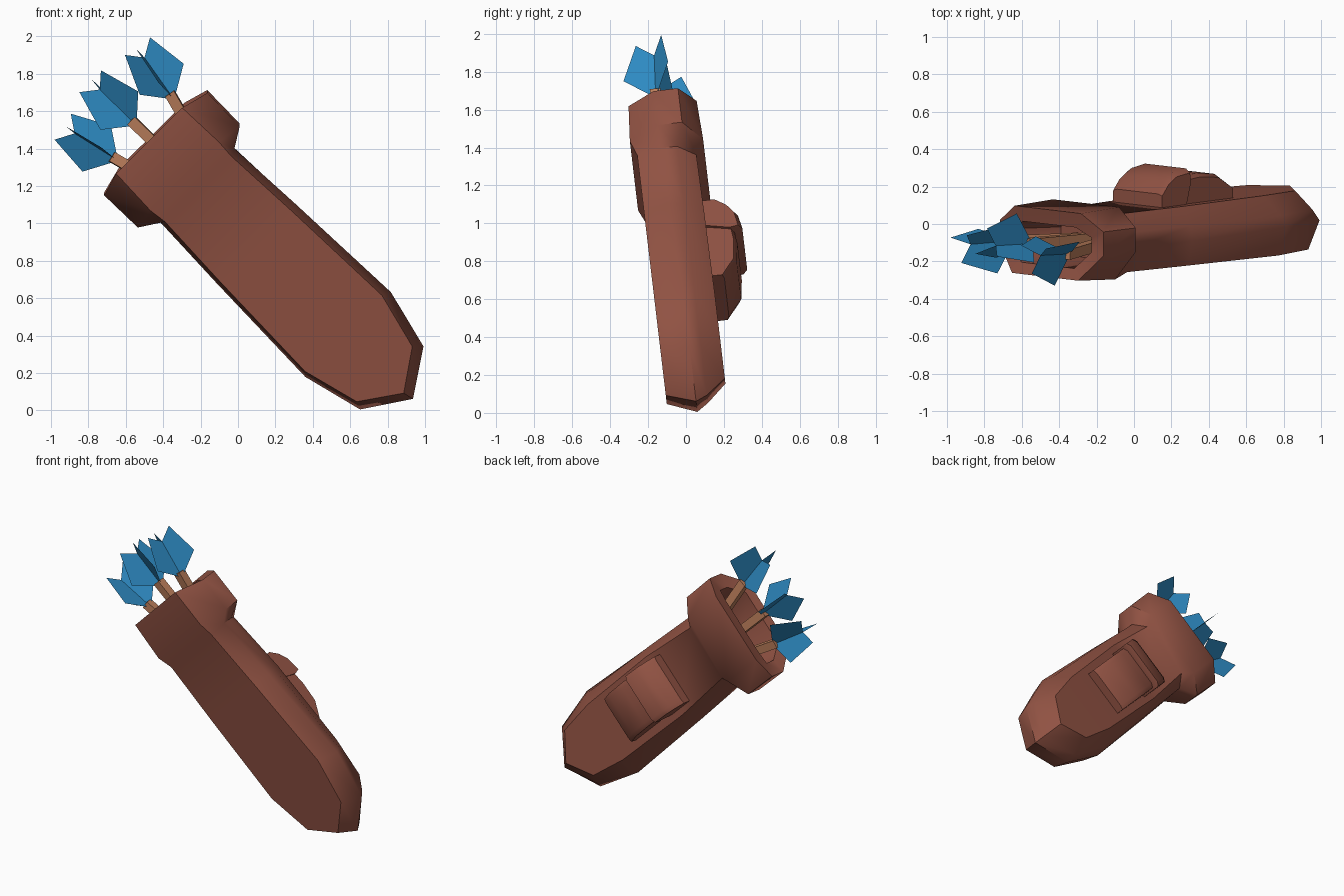
import bpy, bmesh, math
from mathutils import Vector, Matrix

if "Cube" in bpy.data.objects:
    bpy.data.objects.remove(bpy.data.objects["Cube"])

S, C, R = 0.118, 0.993, math.sqrt(0.5)


def place(a, b, t):
    """Case space (across, towards back, down the axis) to the tilted pose."""
    x, y, z = -0.44 + R * (a + t), 0.06 + b, 1.43 + R * (a - t)
    return Vector((x, C * y - S * z, C * z + S * y))


def material(name, rgb):
    m = bpy.data.materials.new(name)
    m.diffuse_color = (*rgb, 1)
    m.use_nodes = True
    m.node_tree.nodes["Principled BSDF"].inputs["Base Color"].default_value = m.diffuse_color
    return m


leather = material("brown leather", (0.282, 0.085, 0.056))
feather = material("blue feather", (0.027, 0.255, 0.54))
wood = material("tan wood", (0.50, 0.21, 0.105))


def finish(name, bm, mat, angle=None):
    bmesh.ops.remove_doubles(bm, verts=bm.verts[:], dist=0.0005)
    bmesh.ops.recalc_face_normals(bm, faces=bm.faces[:])
    me = bpy.data.meshes.new(name)
    bm.to_mesh(me)
    bm.free()
    me.materials.append(mat)
    ob = bpy.data.objects.new(name, me)
    bpy.context.collection.objects.link(ob)
    if angle:
        bpy.ops.object.select_all(action='DESELECT')
        ob.select_set(True)
        bpy.context.view_layer.objects.active = ob
        bpy.ops.object.shade_smooth_by_angle(angle=math.radians(angle))
    return ob


def loft(name, rings, mat, angle=None, caps=(True, True)):
    bm = bmesh.new()
    loops = [[bm.verts.new(p) for p in ring] for ring in rings]
    for lo, hi in zip(loops, loops[1:]):
        n = len(lo)
        for i in range(n):
            j = (i + 1) % n
            bm.faces.new((lo[i], lo[j], hi[j], hi[i]))
    for cap, loop in zip(caps, (loops[0], loops[-1])):
        if cap:
            bm.faces.new(loop)
    return finish(name, bm, mat, angle)


def mirrored(half):
    """Half section (front to back) mirrored across the case."""
    full = half + [(-a, b, t) for a, b, t in reversed(half)]
    return [place(*p) for p in full]


# Case: cavity floor, lip, flared collar, body, pointed foot
case = [
    [(.17, -.10, .30), (.23, -.02, .30), (.23, .05, .30), (.17, .10, .30)],
    [(.20, -.11, -.03), (.29, -.02, .01), (.29, .06, .01), (.20, .11, -.02)],
    [(.25, -.17, -.05), (.39, -.03, 0), (.39, .10, 0), (.25, .19, -.03)],
    [(.26, -.185, .22), (.385, -.03, .25), (.385, .10, .25), (.25, .20, .26)],
    [(.25, -.155, .32), (.28, -.03, .315), (.275, .06, .315), (.20, .155, .32)],
    [(.27, -.155, .76), (.30, -.02, .76), (.29, .06, .76), (.23, .16, .76)],
    [(.29, -.155, 1.42), (.323, 0, 1.455), (.30, .06, 1.43), (.22, .165, 1.38)],
    [(.21, -.155, 1.73), (.24, 0, 1.785), (.22, .06, 1.75), (.18, .165, 1.66)],
    [(0, -.155, 1.875), (0, 0, 1.945), (0, .06, 1.91), (0, .165, 1.80)],
]
loft("case", [mirrored(r) for r in case], leather, 48, (True, False))


# Pouch on the back: side profile swept across the width
def pouch(name, profile, half, inset):
    cuts = [(-half, 0), (-half + inset, 1), (half - inset, 1), (half, 0)]
    rings = []
    for a, full in cuts:
        rings.append([place(a, b if full else .14 + (b - .14) * .9, t) for t, b in profile])
    loft(name, rings, leather, 35)


pouch("pouch_body", [(.80, .14), (.80, .30), (.95, .315), (1.09, .30), (1.20, .225), (1.20, .14)], .17, .03)
pouch("pouch_flap", [(.65, .14), (.65, .23), (.70, .295), (.76, .335), (.86, .35), (.87, .30), (.83, .14)], .185, .03)


# Arrows: square shaft plus three notched vanes spread evenly around it
def arrow(n, base, tail, root, first_vane):
    base, tail, root = Vector(base), Vector(tail), place(*root)
    axis = (tail - base).normalized()
    v = Vector(first_vane)
    side = (v - axis * v.dot(axis)).normalized()
    out = axis.cross(side)
    ring = [(side * math.cos(k) + out * math.sin(k)) * .04
            for k in (math.pi * (.25 + .5 * i) for i in range(4))]
    loft(f"arrow_shaft_{n}", [[p + r for r in ring] for p in (root, base + axis * .03)], wood)
    bm = bmesh.new()
    for k in range(3):
        d = Matrix.Rotation(math.radians(120 * k), 3, axis) @ side
        bm.faces.new([bm.verts.new(base + d * w + axis * h)
                      for w, h in ((0, -.01), (.167, .115), (.095, .335), (0, .265))])
    finish(f"fletching_{n}", bm, feather)


arrow(1, (-.347, -.16, 1.67), (-.533, -.17, 1.933), (.13, 0, .29), (.013, -.155, -.045))
arrow(2, (-.55, -.105, 1.53), (-.80, -.12, 1.775), (0, .01, .29), (0, .16, .02))
arrow(3, (-.65, -.09, 1.34), (-.947, -.115, 1.527), (-.11, 0, .29), (0, -.17, .015))
